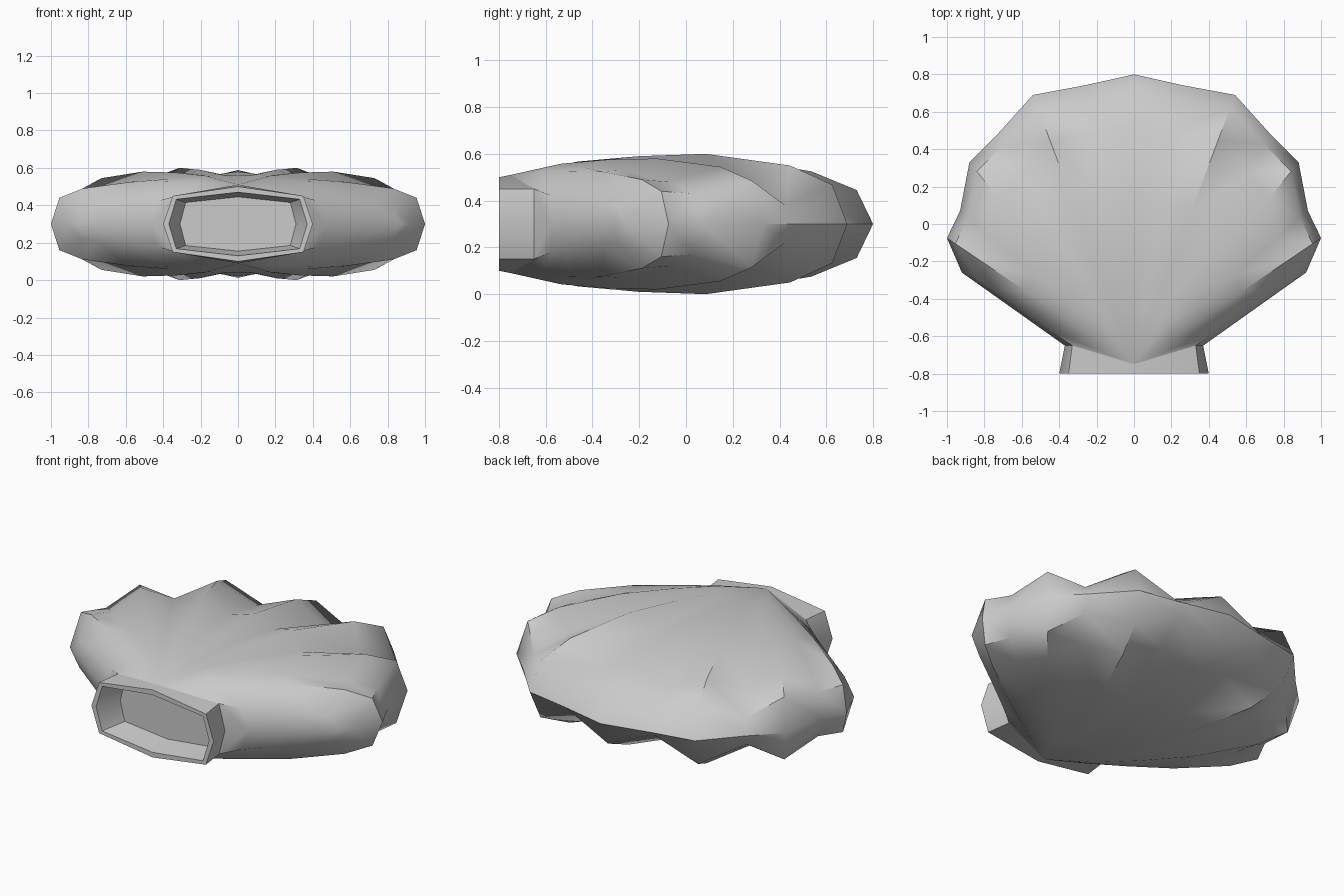
import bpy, bmesh
from mathutils import Vector

if "Cube" in bpy.data.objects:
    bpy.data.objects.remove(bpy.data.objects["Cube"])


def finish(name, bm):
    """Mirror a quarter mesh across x and z, then shade it."""
    for axis in (0, 2):
        geom = bm.verts[:] + bm.edges[:] + bm.faces[:]
        dup = bmesh.ops.duplicate(bm, geom=geom)["geom"]
        for v in dup:
            if isinstance(v, bmesh.types.BMVert):
                v.co[axis] *= -1
        bmesh.ops.reverse_faces(bm, faces=[f for f in dup if isinstance(f, bmesh.types.BMFace)])
    bmesh.ops.remove_doubles(bm, verts=bm.verts[:], dist=0.0005)
    bmesh.ops.recalc_face_normals(bm, faces=bm.faces[:])
    me = bpy.data.meshes.new(name)
    bm.to_mesh(me)
    bm.free()
    ob = bpy.data.objects.new(name, me)
    ob.location.z = 0.3
    bpy.context.collection.objects.link(ob)
    bpy.ops.object.select_all(action='DESELECT')
    ob.select_set(True)
    bpy.context.view_layer.objects.active = ob
    bpy.ops.object.shade_smooth_by_angle(angle=0.8)


def loft(bm, lines):
    """Skin neighbouring point lines, collapsing shared points."""
    for a, b in zip(lines, lines[1:]):
        for i in range(len(a) - 1):
            pts = []
            for p in (a[i], a[i + 1], b[i + 1], b[i]):
                if all((p - q).length > 1e-5 for q in pts):
                    pts.append(p)
            if len(pts) > 2:
                bm.faces.new([bm.verts.new(p) for p in pts])


# shell: ribs and grooves fanning out from the hinge point
APEX = Vector((0, -0.75, 0.21))
STEPS = (0, 0.2, 0.38, 0.58, 0.83, 0.955, 1)
# rim x, rim y, then half thickness at each inner step
RIBS = [(0, 0.8, 0.26, 0.28, 0.288, 0.225, 0.145),
        (0.27, 0.74, 0.258, 0.267, 0.252, 0.15, 0.045),
        (0.54, 0.69, 0.267, 0.29, 0.30, 0.25, 0.168),
        (0.73, 0.48, 0.257, 0.264, 0.247, 0.17, 0.08),
        (0.88, 0.33, 0.258, 0.275, 0.28, 0.245, 0.185),
        (0.93, 0.07, 0.238, 0.242, 0.23, 0.18, 0.13),
        (1.0, -0.075, 0.222, 0.226, 0.224, 0.19, 0.14)]
lines = []
for x, y, *hs in RIBS:
    lines.append([Vector((x * f, APEX.y + (y - APEX.y) * f, z))
                  for f, z in zip(STEPS, (APEX.z, *hs, 0))])
# side wall running from the neck to the outer corner
WALL = (0, 0.2, 0.4, 0.6, 0.85, 1)
tip = Vector((0.92, -0.26, 0))
upper = [Vector((0.33 + 0.50 * f, -0.65 + 0.35 * f, 0.15 - 0.07 * f ** 0.6))
         for f in WALL] + [tip]
middle = [Vector((0.37 + 0.5 * f, -0.65 + 0.355 * f, 0)) for f in WALL] + [tip]
lines += [upper, middle]
bm = bmesh.new()
loft(bm, lines)
finish("shell", bm)

# neck: octagonal collar with a recessed opening
rings = [
    [(0, -0.75, 0.21), (0.33, -0.65, 0.15), (0.37, -0.65, 0)],
    [(0, -0.8, 0.2), (0.35, -0.8, 0.15), (0.4, -0.8, 0)],
    [(0, -0.8, 0.17), (0.33, -0.8, 0.132), (0.37, -0.8, 0)],
    [(0, -0.66, 0.145), (0.28, -0.66, 0.115), (0.31, -0.66, 0)],
    [(0, -0.66, 0)] * 3,
]
bm = bmesh.new()
loft(bm, [[Vector(p) for p in r] for r in rings])
finish("neck", bm)
